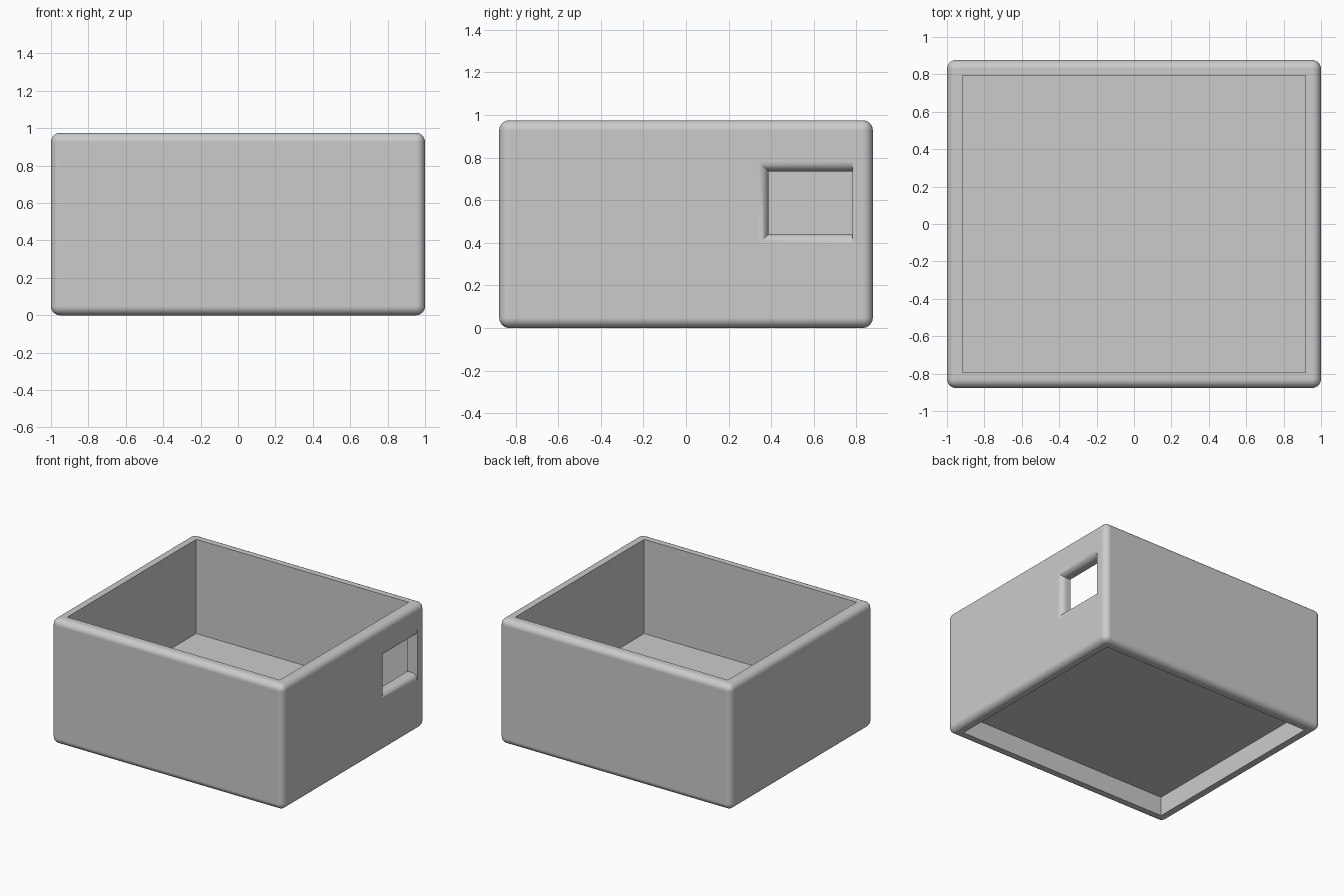
import bpy
import bmesh
from math import sin, cos, pi

cube = bpy.data.objects.get("Cube")
if cube:
    bpy.data.objects.remove(cube, do_unlink=True)

# Overall sizes
HALF_X, HALF_Y, HEIGHT = 1.0, 0.877, 0.975
WALL, EDGE = 0.083, 0.048
FLOOR_LOW, FLOOR_TOP = 0.15, 0.24

grey = bpy.data.materials.new("plain_grey")
grey.use_nodes = True
grey.diffuse_color = (0.6, 0.6, 0.6, 1)
grey.node_tree.nodes["Principled BSDF"].inputs["Base Color"].default_value = (0.6, 0.6, 0.6, 1)


def make_object(name, bm):
    bmesh.ops.recalc_face_normals(bm, faces=bm.faces)
    mesh = bpy.data.meshes.new(name)
    bm.to_mesh(mesh)
    bm.free()
    mesh.materials.append(grey)
    obj = bpy.data.objects.new(name, mesh)
    bpy.context.collection.objects.link(obj)
    return obj


def box(name, half_x, half_y, low, high, bevel=0):
    bm = bmesh.new()
    bmesh.ops.create_cube(bm, size=2)
    for v in bm.verts:
        v.co = (v.co.x * half_x, v.co.y * half_y, high if v.co.z > 0 else low)
    if bevel:
        bmesh.ops.bevel(bm, geom=bm.edges[:], offset=bevel, segments=8,
                        profile=0.5, affect='EDGES')
    return make_object(name, bm)


def window_cutter(y0, y1, z0, z1, radius, steps=8):
    """Opening rounded outwards on three sides, straight on the rear side."""
    sections = [(HALF_X + 0.1, radius)]
    for i in range(steps + 1):
        a = i / steps * pi / 2
        sections.append((HALF_X - radius * (1 - cos(a)), radius * (1 - sin(a))))
    sections.append((HALF_X - WALL - 0.1, 0))
    bm = bmesh.new()
    rings = []
    for x, e in sections:
        corners = [(y0 - e, z0 - e), (y1, z0 - e), (y1, z1 + e), (y0 - e, z1 + e)]
        rings.append([bm.verts.new((x, y, z)) for y, z in corners])
    for a, b in zip(rings, rings[1:]):
        for i in range(4):
            j = (i + 1) % 4
            bm.faces.new((a[i], a[j], b[j], b[i]))
    bm.faces.new(rings[0])
    bm.faces.new(rings[-1])
    return make_object("window_cutter", bm)


# Rounded outer block, hollowed from above and below, with a side window
body = box("open_box", HALF_X, HALF_Y, 0, HEIGHT, EDGE)
inner_x, inner_y = HALF_X - WALL, HALF_Y - WALL
cutters = [
    box("cavity_cutter", inner_x, inner_y, FLOOR_TOP, HEIGHT + 0.1),
    box("base_recess_cutter", inner_x, inner_y, -0.1, FLOOR_LOW),
    window_cutter(0.388, 0.782, 0.441, 0.735, EDGE),
]

bpy.ops.object.select_all(action='DESELECT')
body.select_set(True)
bpy.context.view_layer.objects.active = body
for cutter in cutters:
    cutter.hide_render = True
    mod = body.modifiers.new(cutter.name, 'BOOLEAN')
    mod.operation = 'DIFFERENCE'
    mod.solver = 'EXACT'
    mod.object = cutter
    bpy.ops.object.modifier_apply(modifier=mod.name)
    bpy.data.objects.remove(cutter, do_unlink=True)

# Smooth rounded edges while the large walls stay flat
bpy.ops.object.shade_smooth_by_angle(angle=pi / 6)
weighted = body.modifiers.new("flat_walls", 'WEIGHTED_NORMAL')
weighted.keep_sharp = True
